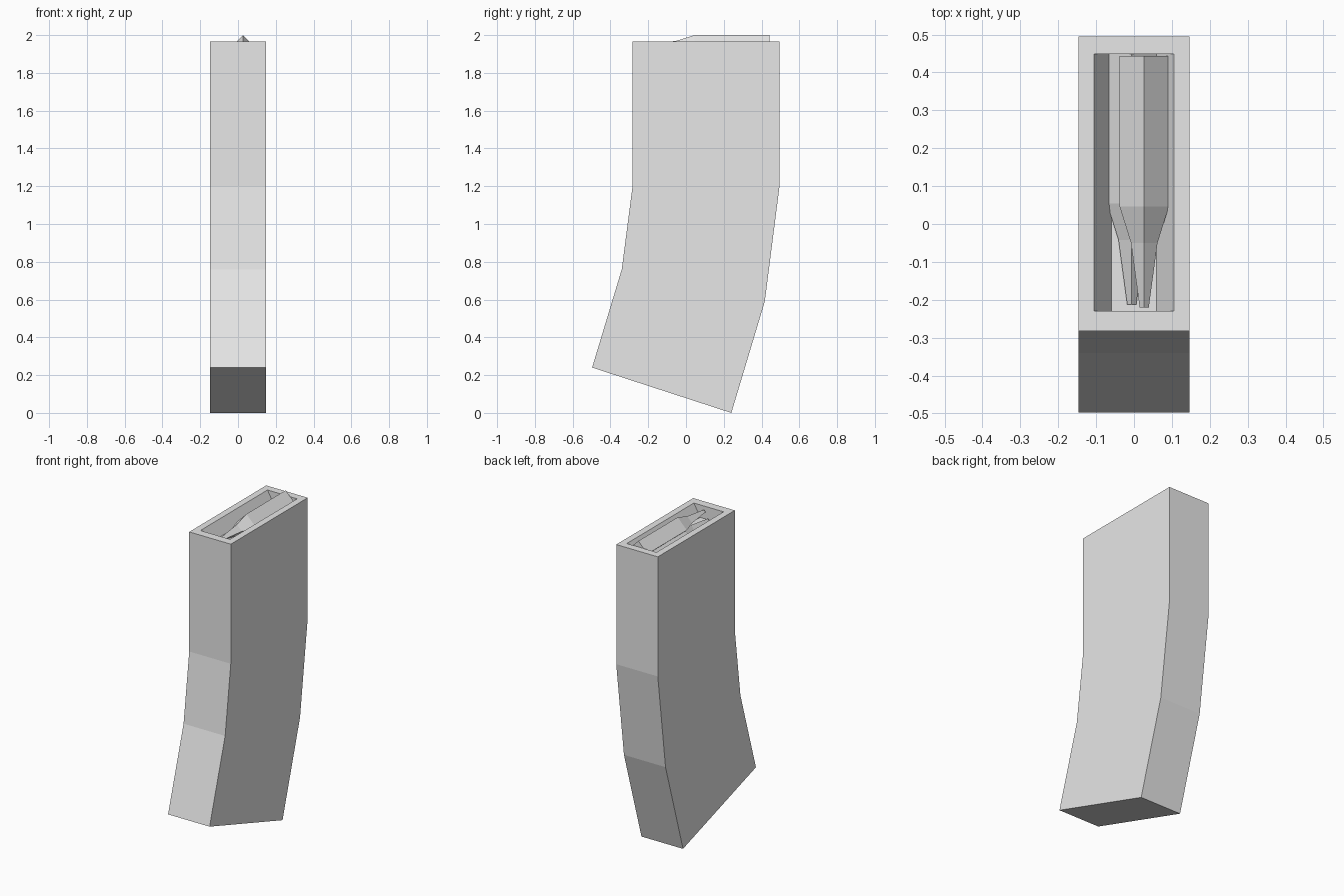
import bpy, bmesh
from math import sin, cos, pi

cube = bpy.data.objects.get("Cube")
if cube:
    bpy.data.objects.remove(cube, do_unlink=True)

# Single plain grey for every part
grey = bpy.data.materials.new("light_grey")
grey.use_nodes = True
grey.diffuse_color = (0.8, 0.8, 0.8, 1)
grey.node_tree.nodes["Principled BSDF"].inputs["Base Color"].default_value = (0.8, 0.8, 0.8, 1)

HALF_WIDTH = 0.147
TOP = 1.965


def finish(name, bm):
    bmesh.ops.recalc_face_normals(bm, faces=bm.faces[:])
    mesh = bpy.data.meshes.new(name)
    bm.to_mesh(mesh)
    bm.free()
    mesh.materials.append(grey)
    obj = bpy.data.objects.new(name, mesh)
    bpy.context.collection.objects.link(obj)
    return obj


def place_corners(face, half_x, front, back, z):
    """Move a rectangular face's corners to the given bounds."""
    mid = face.calc_center_median()
    for v in face.verts:
        v.co = (half_x if v.co.x > mid.x else -half_x,
                back if v.co.y > mid.y else front, z)


def make_casing():
    # Curved side profile (y, z), extruded across the width
    profile = [(-0.283, TOP), (-0.283, 1.2), (-0.34, 0.76), (-0.497, 0.24),
               (0.24, 0), (0.417, 0.59), (0.495, 1.2), (0.495, TOP)]
    bm = bmesh.new()
    side = bm.faces.new([bm.verts.new((-HALF_WIDTH, y, z)) for y, z in profile])
    extruded = bmesh.ops.extrude_face_region(bm, geom=[side])["geom"]
    for v in extruded:
        if isinstance(v, bmesh.types.BMVert):
            v.co.x = HALF_WIDTH
    bmesh.ops.recalc_face_normals(bm, faces=bm.faces[:])

    # Rim, then a shallow trough with sloping side walls
    top = max(bm.faces, key=lambda f: f.calc_center_median().z)
    bmesh.ops.inset_individual(bm, faces=[top], thickness=0.04)
    place_corners(top, 0.105, -0.23, 0.448, TOP)
    bmesh.ops.inset_individual(bm, faces=[top], thickness=0.02)
    place_corners(top, 0.06, -0.23, 0.448, TOP - 0.08)
    return finish("casing", bm)


def make_cartridge(name, x, z, shift):
    # Four-sided body tapering through the shoulder to a small tip
    sections = [(0.443, 0.065), (0.046, 0.065), (-0.05, 0.035), (-0.22, 0.012)]
    bm = bmesh.new()
    rings = [[bm.verts.new((x + r * cos(i * pi / 2), y + shift, z + r * sin(i * pi / 2)))
              for i in range(4)] for y, r in sections]
    for a, b in zip(rings, rings[1:]):
        for i in range(4):
            j = (i + 1) % 4
            bm.faces.new((a[i], a[j], b[j], b[i]))
    bm.faces.new(rings[0])
    bm.faces.new(rings[-1])
    return finish(name, bm)


make_casing()
make_cartridge("upper_cartridge", 0.027, 1.935, 0)
make_cartridge("lower_cartridge", -0.006, 1.89, 0.008)
